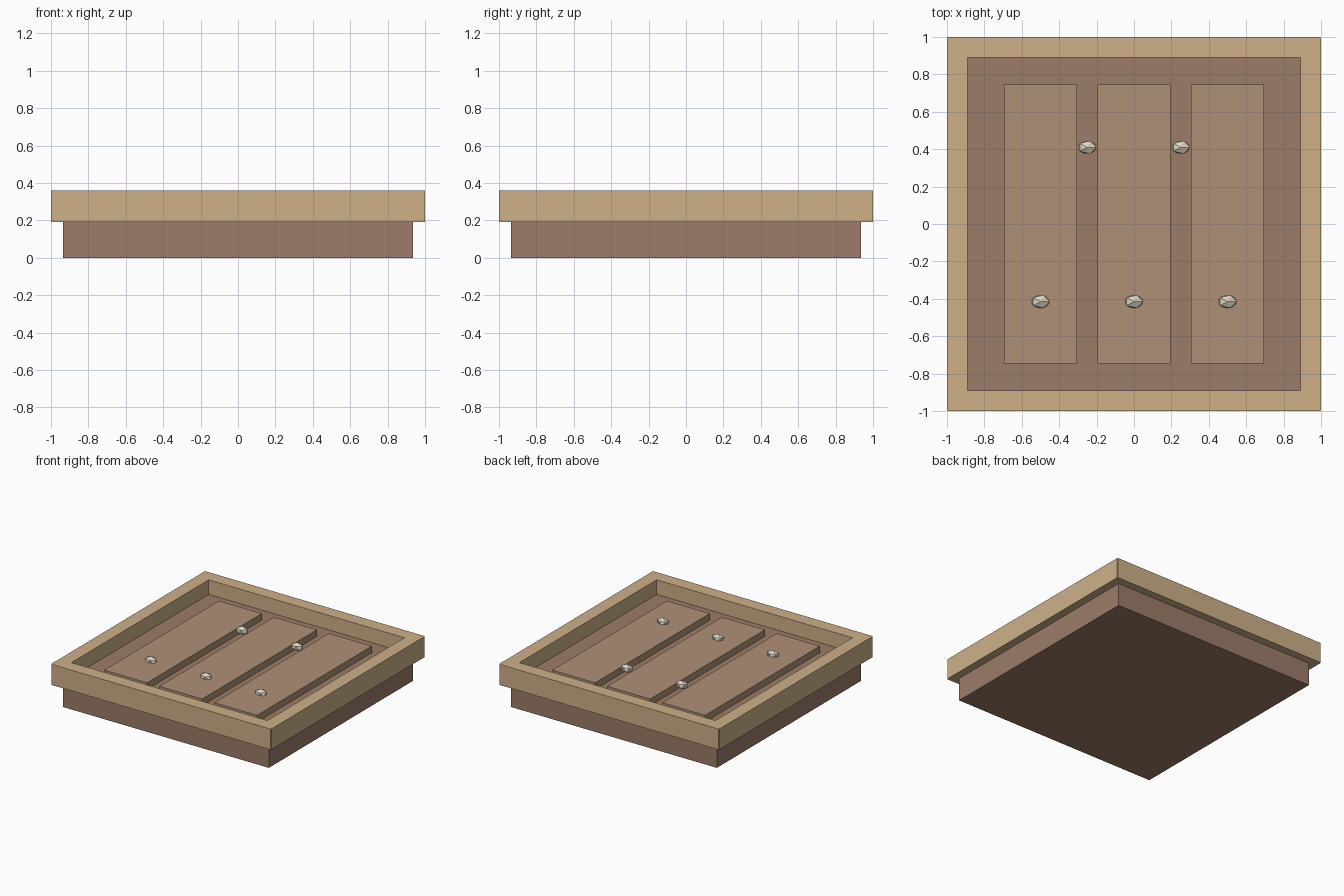
import bpy, bmesh
from mathutils import Matrix

if "Cube" in bpy.data.objects:
    bpy.data.objects.remove(bpy.data.objects["Cube"])


def material(name, rgb):
    m = bpy.data.materials.new(name)
    m.diffuse_color = (*rgb, 1)
    m.use_nodes = True
    m.node_tree.nodes["Principled BSDF"].inputs["Base Color"].default_value = m.diffuse_color
    return m


WOOD = material("light_wood", (0.62, 0.44, 0.25))
EARTH = material("dark_soil", (0.33, 0.20, 0.14))
RIDGE = material("light_soil", (0.43, 0.28, 0.18))
STONE = material("pale_stone", (0.72, 0.67, 0.55))


def finish(name, bm, mat):
    mesh = bpy.data.meshes.new(name)
    bmesh.ops.recalc_face_normals(bm, faces=bm.faces)
    bm.to_mesh(mesh)
    bm.free()
    mesh.materials.append(mat)
    ob = bpy.data.objects.new(name, mesh)
    bpy.context.collection.objects.link(ob)
    return ob


def box(name, x, y, z0, z1, hx, hy, mat):
    bm = bmesh.new()
    bmesh.ops.create_cube(bm, size=1, matrix=Matrix.Translation((x, y, (z0 + z1) / 2))
                          @ Matrix.Diagonal((2 * hx, 2 * hy, z1 - z0, 1)))
    return finish(name, bm, mat)


# Soil-filled base
box("soil_base", 0, 0, 0, 0.24, 0.935, 0.935, EARTH)

# Wooden rim: square ring with slightly stepped board ends at the corners
A, B, I = 0.997, 0.993, 0.89
outer = [(1, B), (A, B), (A, 1), (-A, 1), (-A, B), (-1, B),
         (-1, -B), (-A, -B), (-A, -1), (A, -1), (A, -B), (1, -B)]
inner = [(I, I), (-I, I), (-I, -I), (I, -I)]
bm = bmesh.new()
edges = []
for loop in (outer, inner):
    vs = [bm.verts.new((x, y, 0.19)) for x, y in loop]
    edges += [bm.edges.new((vs[i - 1], vs[i])) for i in range(len(vs))]
bmesh.ops.triangle_fill(bm, edges=edges, use_beauty=True)
ext = bmesh.ops.extrude_face_region(bm, geom=bm.faces[:], use_keep_orig=True)
bmesh.ops.translate(bm, vec=(0, 0, 0.17),
                    verts=[v for v in ext["geom"] if isinstance(v, bmesh.types.BMVert)])
bmesh.ops.dissolve_limit(bm, angle_limit=0.01, verts=bm.verts[:], edges=bm.edges[:])
finish("wooden_rim", bm, WOOD)

# Raised planting ridges
for i, x in enumerate((-0.5, 0, 0.5)):
    box(f"soil_ridge_{i + 1}", x, 0, 0.235, 0.295, 0.195, 0.745, RIDGE)

# Low-poly stones: three in front, two behind
spots = [(-0.5, -0.415), (0, -0.415), (0.5, -0.415), (-0.25, 0.41), (0.25, 0.41)]
for i, (x, y) in enumerate(spots):
    bm = bmesh.new()
    bmesh.ops.create_icosphere(bm, subdivisions=1, radius=1,
                               matrix=Matrix.Translation((x, y, 0.30))
                               @ Matrix.Diagonal((0.055, 0.04, 0.035, 1)))
    finish(f"stone_{i + 1}", bm, STONE)
